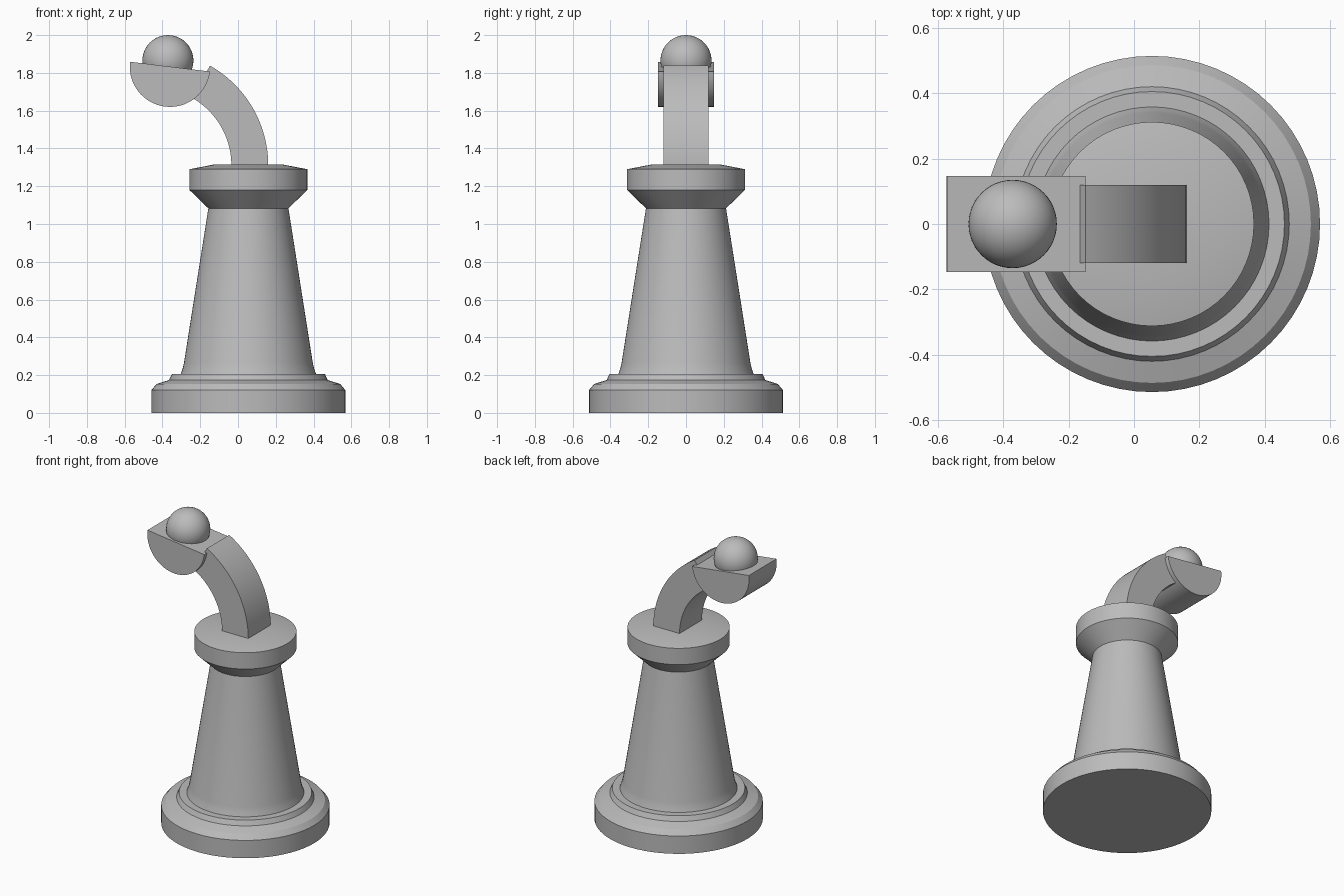
import bpy
import bmesh
from math import sin, cos, radians, tau

cube = bpy.data.objects.get("Cube")
if cube:
    bpy.data.objects.remove(cube, do_unlink=True)

grey = bpy.data.materials.new("stone_grey")
grey.use_nodes = True
colour = (0.5, 0.5, 0.5, 1)
grey.diffuse_color = colour
grey.node_tree.nodes["Principled BSDF"].inputs["Base Color"].default_value = colour


def finish(bm, name, location=(0, 0, 0)):
    bmesh.ops.recalc_face_normals(bm, faces=bm.faces)
    mesh = bpy.data.meshes.new(name)
    bm.to_mesh(mesh)
    bm.free()
    mesh.materials.append(grey)
    ob = bpy.data.objects.new(name, mesh)
    ob.location = location
    bpy.context.collection.objects.link(ob)
    bpy.ops.object.select_all(action='DESELECT')
    ob.select_set(True)
    bpy.context.view_layer.objects.active = ob
    bpy.ops.object.shade_smooth_by_angle(angle=radians(25))
    return ob


def lathe(name, profile, x, steps=64):
    """Turn (radius, height) points around a vertical axis at x."""
    bm = bmesh.new()
    verts = [bm.verts.new((r, 0, z)) for r, z in profile]
    edges = [bm.edges.new(pair) for pair in zip(verts, verts[1:])]
    bmesh.ops.spin(bm, geom=verts + edges, cent=(0, 0, 0), axis=(0, 0, 1),
                   angle=tau, steps=steps, use_merge=True)
    bmesh.ops.remove_doubles(bm, verts=bm.verts, dist=0.0001)
    return finish(bm, name, (x, 0, 0))


def extrude_strip(name, outline, half_width):
    """Extrude an (x, z) outline along y, centred."""
    bm = bmesh.new()
    face = bm.faces.new([bm.verts.new((x, -half_width, z)) for x, z in outline])
    result = bmesh.ops.extrude_face_region(bm, geom=[face], use_keep_orig=True)
    new = [g for g in result["geom"] if isinstance(g, bmesh.types.BMVert)]
    bmesh.ops.translate(bm, verts=new, vec=(0, 2 * half_width, 0))
    return finish(bm, name)


def arc(cx, cz, radius, start, end, steps):
    angles = [radians(start + (end - start) * i / steps) for i in range(steps + 1)]
    return [(cx + radius * cos(a), cz + radius * sin(a)) for a in angles]


# Turned pedestal: stepped foot, tapered column and flared capital
lathe("pedestal", [
    (0, 0), (0.514, 0), (0.514, 0.12), (0.486, 0.153), (0.42, 0.174),
    (0.405, 0.206), (0.358, 0.206), (0.348, 0.235), (0.341, 0.265),
    (0.212, 1.083), (0.312, 1.18), (0.312, 1.29), (0.187, 1.314), (0, 1.314),
], 0.055)

# Curved neck rising from the capital
neck_x, neck_z = -0.447, 1.31
extrude_strip("curved_neck",
              arc(neck_x, neck_z, 0.607, 0, 60.5, 24)
              + arc(neck_x, neck_z, 0.412, 60.5, 0, 24), 0.119)

# Tilted half-round cradle
extrude_strip("cradle", arc(-0.36, 1.833, 0.213, 173, 353, 32), 0.147)

# Ball resting in the cradle
bm = bmesh.new()
bmesh.ops.create_uvsphere(bm, u_segments=48, v_segments=24, radius=0.135)
finish(bm, "ball", (-0.371, 0, 1.865))
